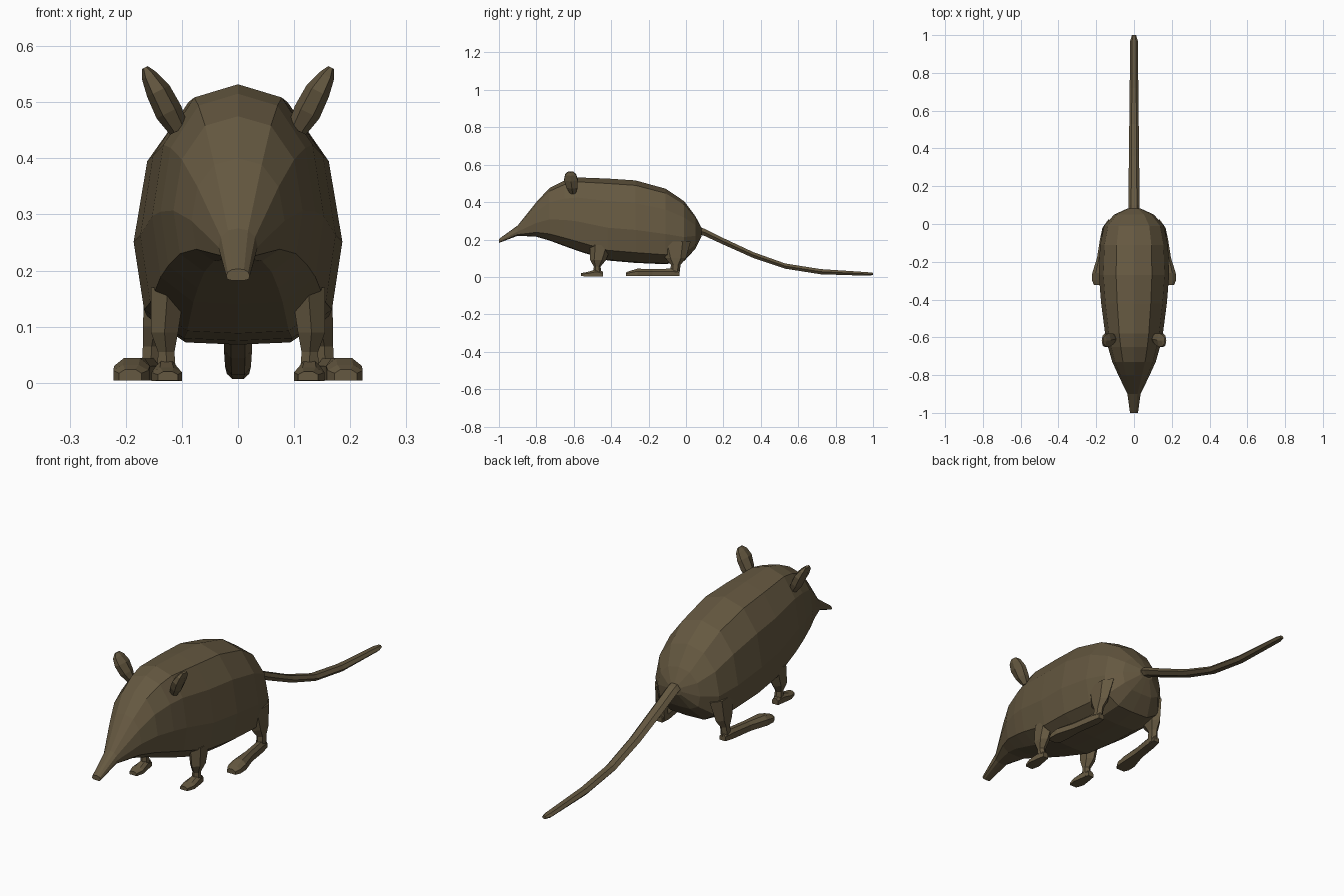
import bpy, bmesh, math
from mathutils import Vector

fur = bpy.data.materials.new("brown fur")
fur.diffuse_color = (0.13, 0.098, 0.052, 1)


def ngon(n, turn=0.5):
    return [(math.cos((i + turn) * math.tau / n), math.sin((i + turn) * math.tau / n)) for i in range(n)]


def loft(name, rings, section, mirror=False):
    """Skin rings of (centre, side vector, up vector), with closed ends."""
    bm = bmesh.new()
    loops = []
    for c, u, v in rings:
        c, u, v = Vector(c), Vector(u), Vector(v)
        loops.append([bm.verts.new(c + u * a + v * b) for a, b in section])
    n = len(section)
    for p, q in zip(loops, loops[1:]):
        for i in range(n):
            j = (i + 1) % n
            bm.faces.new((p[i], p[j], q[j], q[i]))
    bm.faces.new(loops[0])
    bm.faces.new(loops[-1])
    bmesh.ops.recalc_face_normals(bm, faces=bm.faces)
    me = bpy.data.meshes.new(name)
    bm.to_mesh(me)
    bm.free()
    me.materials.append(fur)
    ob = bpy.data.objects.new(name, me)
    bpy.context.collection.objects.link(ob)
    if mirror:
        ob.modifiers.new("mirror", 'MIRROR')
    return ob


def along_y(c, w, h):
    return (c, (w, 0, 0), (0, 0, h))


def flat(c, w, d):
    return (c, (w, 0, 0), (0, d, 0))


# Body and head: y, half width, bottom, top
half = [(0, 1), (.51, .88), (.87, .45), (1, -.2), (.9, -.75), (.52, -.98), (0, -1)]
section = half + [(-x, z) for x, z in half[-2:0:-1]]
profile = [(-1, .021, .182, .203), (-.9, .035, .22, .275), (-.8, .083, .215, .40),
           (-.73, .115, .195, .475), (-.65, .138, .165, .515), (-.58, .153, .14, .532),
           (-.42, .174, .088, .526), (-.27, .186, .075, .516), (-.11, .18, .068, .472),
           (-.01, .158, .085, .405), (.05, .105, .15, .325), (.082, .035, .215, .265)]
loft("body", [along_y((0, y, (b + t) / 2), w, (t - b) / 2) for y, w, b, t in profile], section)

# Tail
path = [(.03, .258, .03, .024), (.1, .238, .03, .022), (.2, .19, .029, .02), (.36, .117, .027, .018),
        (.53, .058, .025, .016), (.72, .028, .023, .016), (.97, .016, .02, .011), (1, .016, .011, .007)]
loft("tail", [along_y((0, y, z), w, h) for y, z, w, h in path], ngon(6, 0))

# Ears: cupped leaves leaning outward
loft("ears", [((x, y, z), (t, 0, -t * .5), (0, w, 0)) for x, y, z, t, w in
              [(.105, -.605, .45, .016, .018), (.123, -.61, .482, .022, .034),
               (.142, -.615, .52, .02, .042), (.158, -.617, .547, .013, .034),
               (.166, -.617, .562, .005, .016)]], ngon(6, 0), True)

# Front legs and paws
loft("front_legs", [flat((.125, -.455, .17), .035, .06), flat((.131, -.47, .09), .028, .042),
                    flat((.128, -.475, .055), .017, .018), flat((.127, -.472, .004), .02, .024)],
     ngon(6), True)
paw = [(-1, -1), (1, -1), (1, .3), (.45, 1), (-.45, 1), (-1, .3)]
loft("front_paws", [along_y((.128, -.445, .016), .014, .013), along_y((.128, -.48, .022), .02, .019),
                    along_y((.127, -.525, .015), .027, .012), along_y((.125, -.562, .012), .018, .008)],
     paw, True)

# Hind legs and long hind feet
loft("hind_legs", [flat((.135, -.06, .19), .035, .085), flat((.148, -.055, .1), .025, .055),
                   flat((.154, -.055, .065), .018, .026), flat((.156, -.06, .01), .019, .024)],
     ngon(6), True)
loft("hind_feet", [along_y((.156, -.035, .02), .014, .014), along_y((.16, -.08, .024), .02, .02),
                   along_y((.175, -.18, .024), .021, .019), along_y((.189, -.26, .024), .032, .02),
                   along_y((.191, -.3, .018), .031, .014), along_y((.192, -.322, .014), .02, .01)],
     paw, True)
